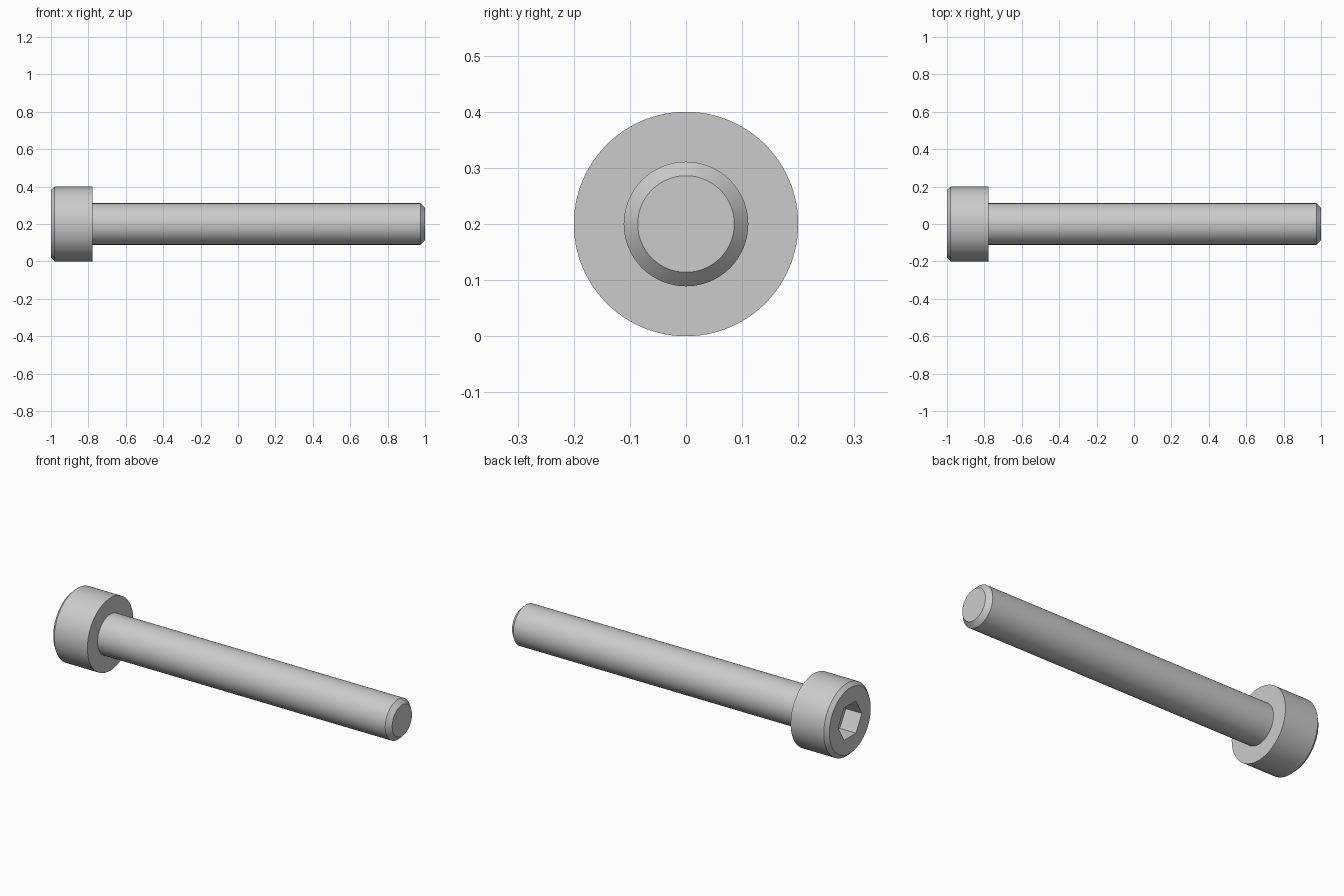
import bpy
import bmesh
import math
from mathutils import Matrix, Vector

if "Cube" in bpy.data.objects:
    bpy.data.objects.remove(bpy.data.objects["Cube"], do_unlink=True)

SIDES = 96
HEAD_R, SHAFT_R = 0.2, 0.111
HEAD_END = -0.778            # underside of the head along x
HEAD_CHAMFER, TIP_CHAMFER = 0.02, 0.025
HEX_R, HEX_DEPTH = 0.1027, 0.098
AXIS = Vector((0, 0, HEAD_R))

steel = bpy.data.materials.new("steel grey")
steel.use_nodes = True
colour = (0.6, 0.6, 0.6, 1)
steel.diffuse_color = colour
steel.node_tree.nodes["Principled BSDF"].inputs["Base Color"].default_value = colour


def make_object(name, bm):
    bmesh.ops.recalc_face_normals(bm, faces=bm.faces)
    mesh = bpy.data.meshes.new(name)
    bm.to_mesh(mesh)
    bm.free()
    mesh.materials.append(steel)
    obj = bpy.data.objects.new(name, mesh)
    bpy.context.collection.objects.link(obj)
    return obj


def lathe(name, profile):
    """Revolve (x, radius) points around the screw axis and cap both ends."""
    bm = bmesh.new()
    rings = []
    for x, r in profile:
        angles = [2 * math.pi * i / SIDES for i in range(SIDES)]
        rings.append([bm.verts.new(AXIS + Vector((x, r * math.cos(a), r * math.sin(a))))
                      for a in angles])
    for a, b in zip(rings, rings[1:]):
        for i in range(SIDES):
            j = (i + 1) % SIDES
            bm.faces.new((a[i], a[j], b[j], b[i]))
    bm.faces.new(rings[0])
    bm.faces.new(rings[-1])
    return make_object(name, bm)


# Screw body: chamfered head, plain shaft and bevelled tip
screw = lathe("socket_head_screw", [
    (-1, HEAD_R - HEAD_CHAMFER),
    (-1 + HEAD_CHAMFER, HEAD_R),
    (HEAD_END, HEAD_R),
    (HEAD_END, SHAFT_R),
    (1 - TIP_CHAMFER, SHAFT_R),
    (1, SHAFT_R - TIP_CHAMFER),
])

# Hexagonal socket, corners pointing to the sides
bm = bmesh.new()
bmesh.ops.create_cone(bm, cap_ends=True, segments=6, radius1=HEX_R, radius2=HEX_R,
                      depth=2 * HEX_DEPTH)
corner = max(bm.verts, key=lambda v: v.co.x).co
spin = Matrix.Rotation(math.pi / 2 - math.atan2(corner.y, corner.x), 4, "Z")
turn = Matrix.Rotation(math.pi / 2, 4, "Y")
bm.transform(Matrix.Translation(AXIS + Vector((-1, 0, 0))) @ turn @ spin)
cutter = make_object("hex_socket_cutter", bm)
cutter.hide_render = True

cut = screw.modifiers.new("hex socket", "BOOLEAN")
cut.operation = "DIFFERENCE"
cut.solver = "EXACT"
cut.object = cutter

bpy.ops.object.select_all(action="DESELECT")
bpy.context.view_layer.objects.active = screw
screw.select_set(True)
bpy.ops.object.modifier_apply(modifier=cut.name)
bpy.data.objects.remove(cutter, do_unlink=True)
bpy.ops.object.shade_smooth_by_angle(angle=math.radians(30))
